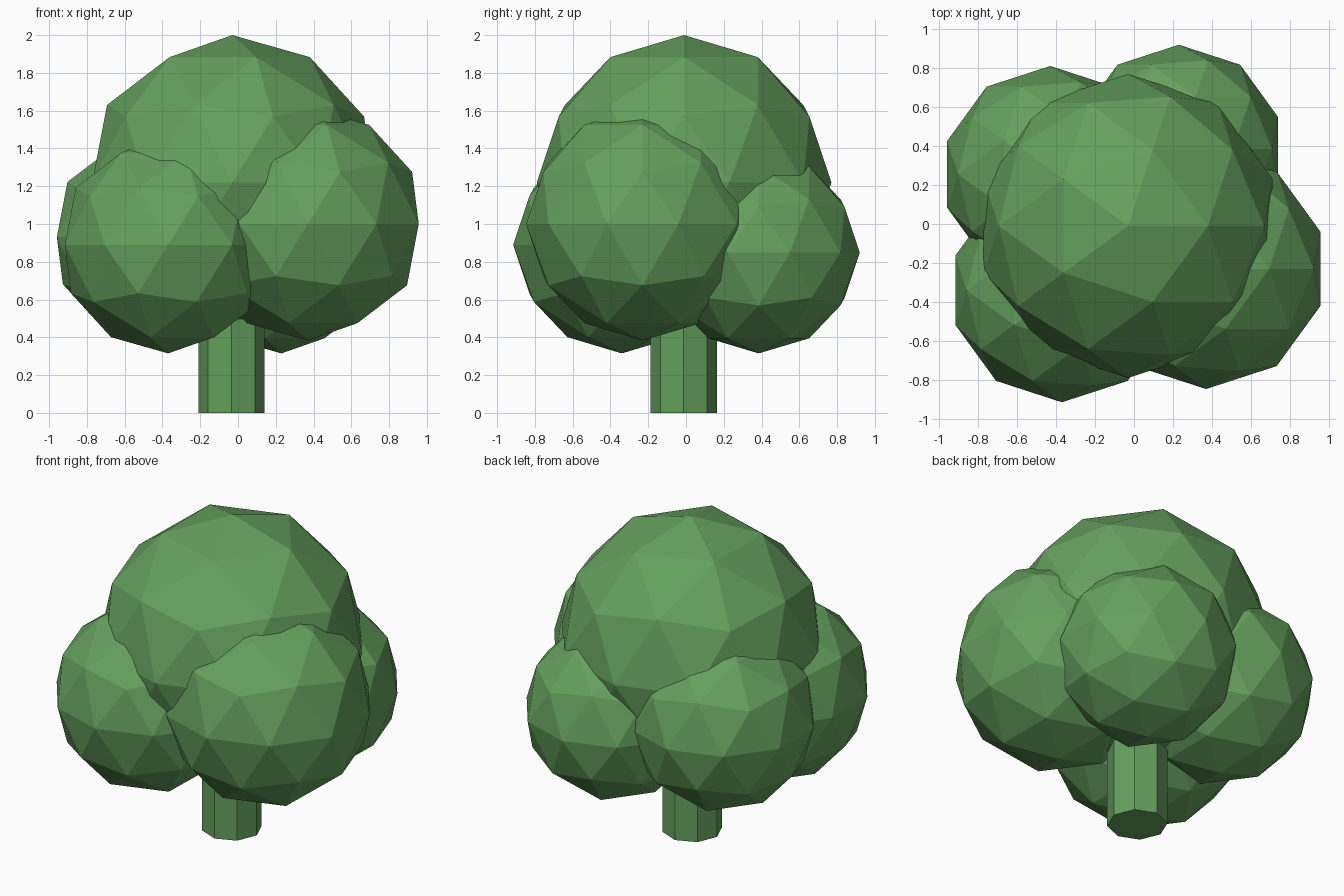
import bpy

if "Cube" in bpy.data.objects:
    bpy.data.objects.remove(bpy.data.objects["Cube"])

green = bpy.data.materials.new("green")
green.diffuse_color = (0.13, 0.35, 0.11, 1)
green.use_nodes = True
green.node_tree.nodes["Principled BSDF"].inputs["Base Color"].default_value = green.diffuse_color


def finish(name):
    ob = bpy.context.object
    ob.name = name
    ob.data.materials.append(green)


# Trunk: plain octagonal column running up into the foliage
trunk_height = 0.8
bpy.ops.mesh.primitive_cylinder_add(vertices=8, radius=0.175, depth=trunk_height,
                                    location=(-0.035, -0.012, trunk_height / 2))
finish("trunk")

# Foliage: one big faceted crown and four lower clumps
clumps = {
    "crown": (0.78, (-0.03, -0.01, 1.22)),
    "front_right_clump": (0.617, (0.37, -0.23, 1.0)),
    "front_left_clump": (0.575, (-0.37, -0.34, 0.89)),
    "back_right_clump": (0.535, (0.23, 0.385, 0.85)),
    "back_left_clump": (0.556, (-0.43, 0.255, 0.93)),
}
for name, (radius, centre) in clumps.items():
    bpy.ops.mesh.primitive_ico_sphere_add(subdivisions=2, radius=radius, location=centre)
    finish(name)
